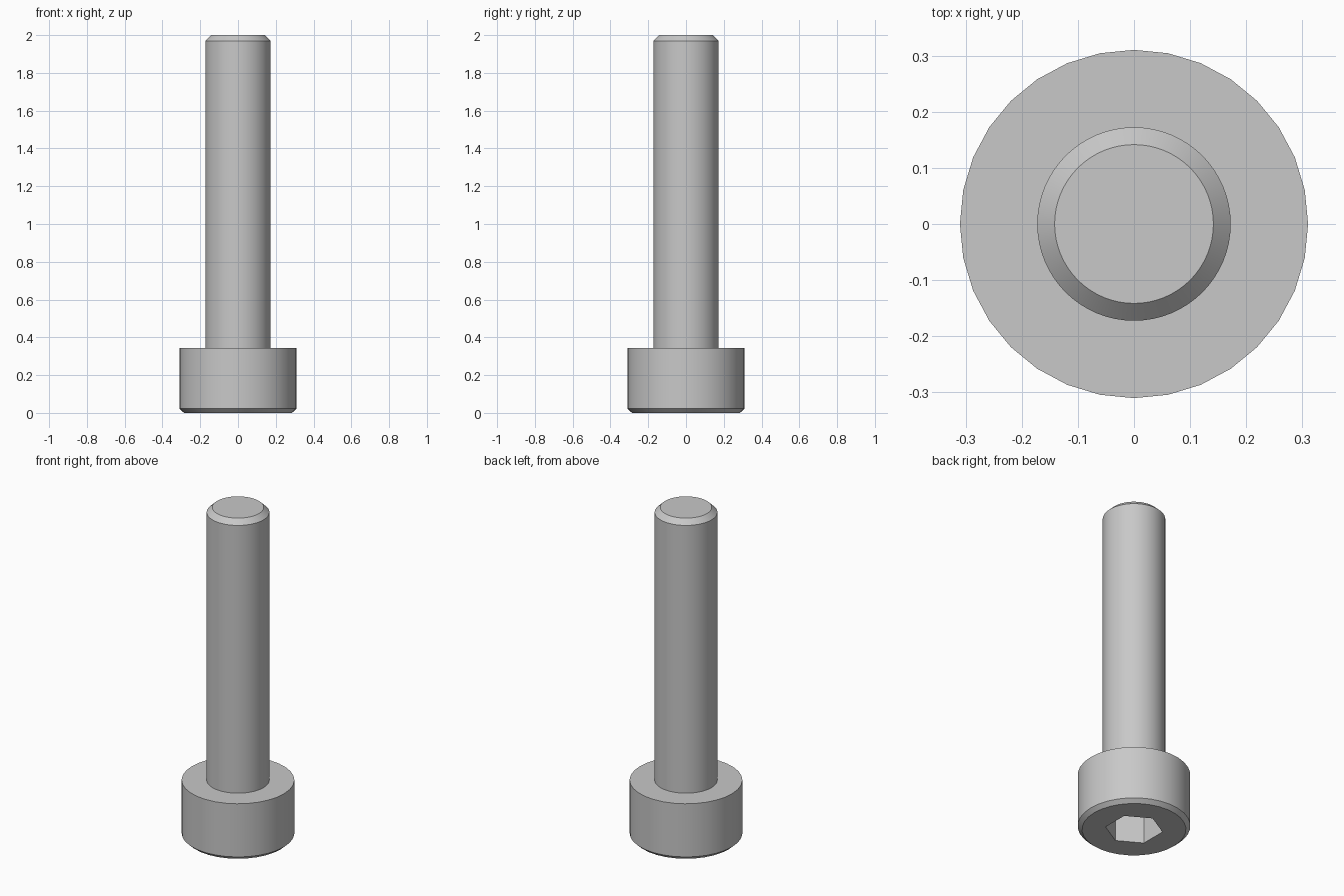
import bpy, bmesh, math

if "Cube" in bpy.data.objects:
    bpy.data.objects.remove(bpy.data.objects["Cube"], do_unlink=True)

steel = bpy.data.materials.new("grey_steel")
steel.use_nodes = True
grey = (0.58, 0.58, 0.58, 1)
steel.diffuse_color = grey
steel.node_tree.nodes["Principled BSDF"].inputs["Base Color"].default_value = grey


def ring(bm, radius, z, sides, turn=0.0):
    step = math.tau / sides
    return [bm.verts.new((radius * math.cos(i * step + turn),
                          radius * math.sin(i * step + turn), z)) for i in range(sides)]


def walls(bm, profile, sides, turn=0.0):
    """Stack rings along a (radius, z) profile and skin between them."""
    rings = [ring(bm, r, z, sides, turn) for r, z in profile]
    for a, b in zip(rings, rings[1:]):
        for i in range(sides):
            j = (i + 1) % sides
            bm.faces.new((a[i], a[j], b[j], b[i]))
    return rings[0], rings[-1]


def loop_edges(bm, verts):
    return [bm.edges.get((v, verts[i - 1])) for i, v in enumerate(verts)]


def finish(bm, name):
    bmesh.ops.recalc_face_normals(bm, faces=bm.faces)
    mesh = bpy.data.meshes.new(name)
    bm.to_mesh(mesh)
    bm.free()
    mesh.materials.append(steel)
    obj = bpy.data.objects.new(name, mesh)
    bpy.context.collection.objects.link(obj)
    bpy.ops.object.select_all(action="DESELECT")
    obj.select_set(True)
    bpy.context.view_layer.objects.active = obj
    bpy.ops.object.shade_smooth_by_angle(angle=math.radians(25))


HEAD_R, HEAD_TOP, SHAFT_R = 0.3103, 0.3448, 0.1724

# Head: chamfered cylinder with a hexagonal socket sunk into its underside
bm = bmesh.new()
bottom, top = walls(bm, [(0.286, 0), (HEAD_R, 0.022), (HEAD_R, HEAD_TOP)], 32)
bm.faces.new(top)
rim, floor = walls(bm, [(0.159, 0), (0.159, 0.175)], 6, math.radians(30))
bm.faces.new(floor)
bmesh.ops.triangle_fill(bm, use_beauty=True,
                        edges=loop_edges(bm, bottom) + loop_edges(bm, rim))
finish(bm, "head")

# Shaft: plain rod with a chamfered tip, seated slightly into the head
bm = bmesh.new()
base, tip = walls(bm, [(SHAFT_R, HEAD_TOP - 0.01), (SHAFT_R, 1.97), (0.1415, 2)], 64)
bm.faces.new(base)
bm.faces.new(tip)
finish(bm, "shaft")
